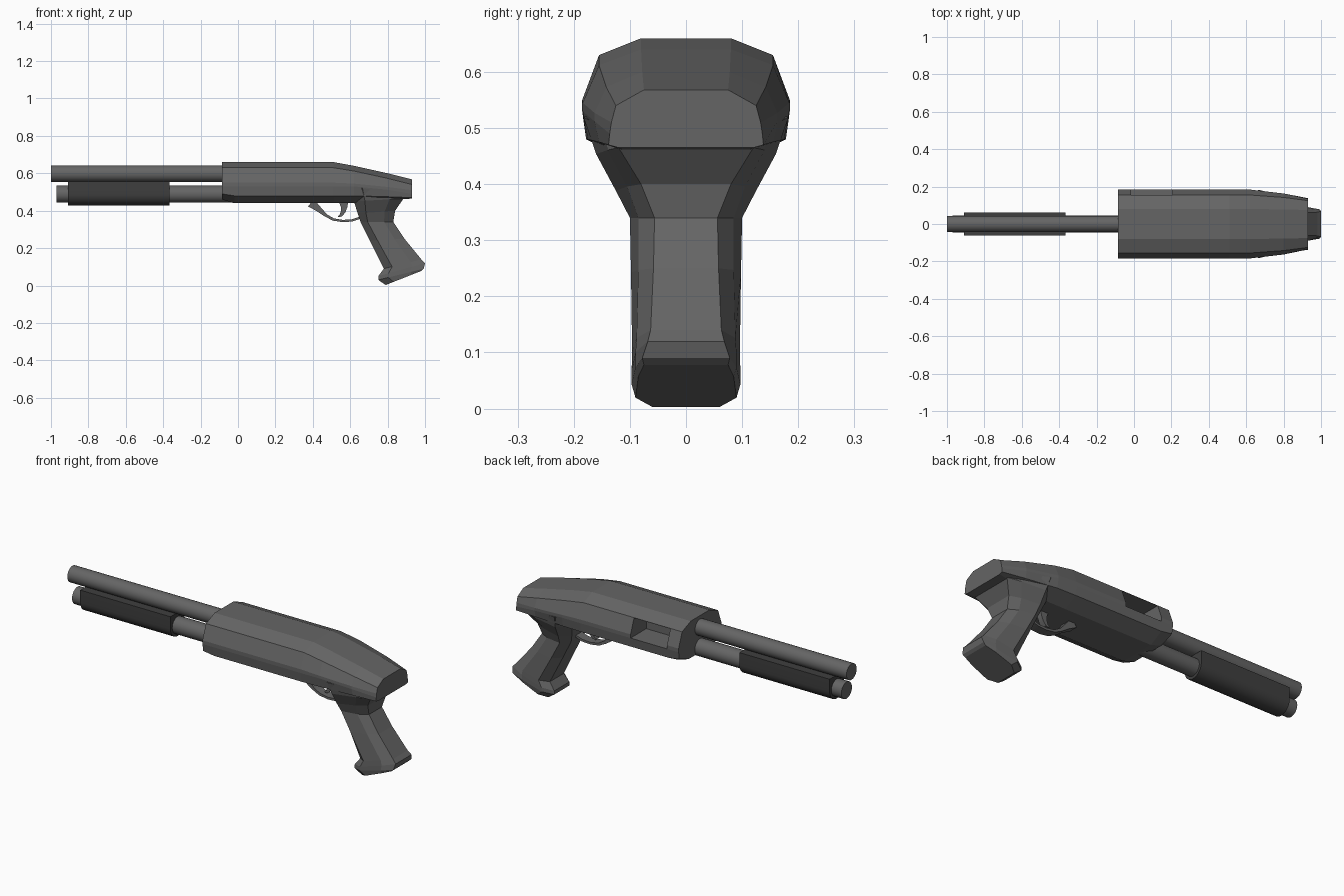
import bpy, bmesh, math
from mathutils import Vector

if "Cube" in bpy.data.objects:
    bpy.data.objects.remove(bpy.data.objects["Cube"])


def material(name, v):
    m = bpy.data.materials.new(name)
    m.diffuse_color = (v, v, v, 1)
    m.use_nodes = True
    m.node_tree.nodes["Principled BSDF"].inputs["Base Color"].default_value = m.diffuse_color
    return m


STEEL = material("dark grey steel", 0.13)
PUMP = material("charcoal grip", 0.05)


def loft(name, rings, mat, smooth=0):
    """Skin a list of closed rings and cap both ends."""
    bm = bmesh.new()
    loops = [[bm.verts.new(p) for p in r] for r in rings]
    n = len(loops[0])
    for a, b in zip(loops, loops[1:]):
        for i in range(n):
            j = (i + 1) % n
            bm.faces.new((a[i], a[j], b[j], b[i]))
    bm.faces.new(loops[0][::-1])
    bm.faces.new(loops[-1])
    bmesh.ops.recalc_face_normals(bm, faces=bm.faces)
    me = bpy.data.meshes.new(name)
    bm.to_mesh(me)
    bm.free()
    me.materials.append(mat)
    ob = bpy.data.objects.new(name, me)
    bpy.context.collection.objects.link(ob)
    if smooth:
        bpy.ops.object.select_all(action='DESELECT')
        ob.select_set(True)
        bpy.context.view_layer.objects.active = ob
        bpy.ops.object.shade_smooth_by_angle(angle=math.radians(smooth))
    return ob


def mirrored(x, half):
    """Section across y from (y, z) points listed top to bottom."""
    return [(x, y, z) for y, z in half] + [(x, -y, z) for y, z in reversed(half)]


def tube(name, x0, x1, z, r, mat):
    ring = [(r * math.cos(a), z + r * math.sin(a))
            for a in (math.tau * i / 24 for i in range(24))]
    return loft(name, [[(x, y, h) for y, h in ring] for x in (x0, x1)], mat, 35)


# Barrel, magazine tube
tube("barrel", -1.0, 0.0, 0.598, 0.044, STEEL)
tube("magazine_tube", -0.97, 0.0, 0.489, 0.046, STEEL)

# Pump sleeve: round below, straight sides up to the barrel
arc = [(0.061 * math.cos(a), 0.489 + 0.061 * math.sin(a))
       for a in (math.pi + math.pi * i / 14 for i in range(15))]
profile = [(-0.061, 0.556)] + arc + [(0.061, 0.556)]
loft("pump_sleeve", [[(x, y, z) for y, z in profile] for x in (-0.91, -0.365)], PUMP, 35)

# Receiver with a tapering rear
body = [(.08, .66), (.155, .63), (.185, .55), (.185, .53), (.178, .48), (.10, .44)]
nose = body[:4] + [(.179, .49), (.10, .46)]
receiver = loft("receiver", [
    mirrored(-0.085, nose),
    mirrored(-0.02, body),
    mirrored(0.51, body),
    mirrored(0.62, [(.08, .64), (.155, .612), (.184, .545), (.184, .53), (.175, .48), (.10, .44)]),
    mirrored(0.80, [(.078, .60), (.142, .573), (.163, .527), (.163, .512), (.155, .475), (.10, .455)]),
    mirrored(0.93, [(.075, .568), (.125, .54), (.133, .51), (.136, .49), (.138, .47), (.12, .465)]),
], STEEL)

# Ejection port cut into the far side
port = loft("port_cutter", [[(x, y, z) for y, z in
            ((.05, .53), (.3, .53), (.3, .628), (.05, .628))] for x in (-0.015, 0.205)], STEEL)
port.hide_render = True
port.hide_viewport = True
cut = receiver.modifiers.new("port", 'BOOLEAN')
cut.object = port
cut.operation = 'DIFFERENCE'
cut.solver = 'EXACT'

# Pistol grip: front (x, z), back (x, z), front / middle / rear / back half widths
sections = [
    ((.60, .53), (.90, .485), .12, .183, .145, .10),
    ((.62, .45), (.885, .465), .10, .160, .140, .12),
    ((.64, .385), (.84, .40), .07, .125, .105, .08),
    ((.655, .34), (.83, .34), .055, .10, .085, .056),
    ((.705, .24), (.89, .25), .055, .098, .085, .058),
    ((.78, .09), (.98, .14), .06, .096, .088, .063),
    ((.75, .05), (1.0, .12), .065, .097, .09, .068),
    ((.75, .03), (.993, .09), .065, .097, .09, .078),
    ((.79, .003), (.98, .078), .06, .09, .085, .075),
]
rings = []
for f, b, wf, wm, wr, wb in sections:
    half = []
    for t, w in ((0, wf), (.22, wm), (.72, wr), (1, wb)):
        half.append((f[0] + (b[0] - f[0]) * t, w, f[1] + (b[1] - f[1]) * t))
    rings.append(half + [(x, -y, z) for x, y, z in reversed(half)])
loft("pistol_grip", rings, STEEL)


def strip(name, path, width):
    """Flat bar swept along (x, z, thickness) points in the middle plane."""
    rs = []
    for i, (x, z, t) in enumerate(path):
        a, b = path[max(i - 1, 0)], path[min(i + 1, len(path) - 1)]
        d = Vector((b[0] - a[0], b[1] - a[1])).normalized()
        nx, nz = -d.y * t / 2, d.x * t / 2
        rs.append([(x + s * nx, y * width / 2, z + s * nz)
                   for s, y in ((1, 1), (1, -1), (-1, -1), (-1, 1))])
    return loft(name, rs, STEEL, 35)


# Trigger guard and trigger
strip("trigger_guard", [(.39, .442, .05), (.43, .41, .03), (.47, .375, .016), (.51, .353, .013),
                        (.56, .345, .012), (.61, .348, .012), (.66, .365, .012)], 0.05)
strip("trigger", [(.565, .45, .05), (.567, .42, .035), (.562, .395, .025),
                  (.55, .375, .016), (.535, .368, .006)], 0.03)
